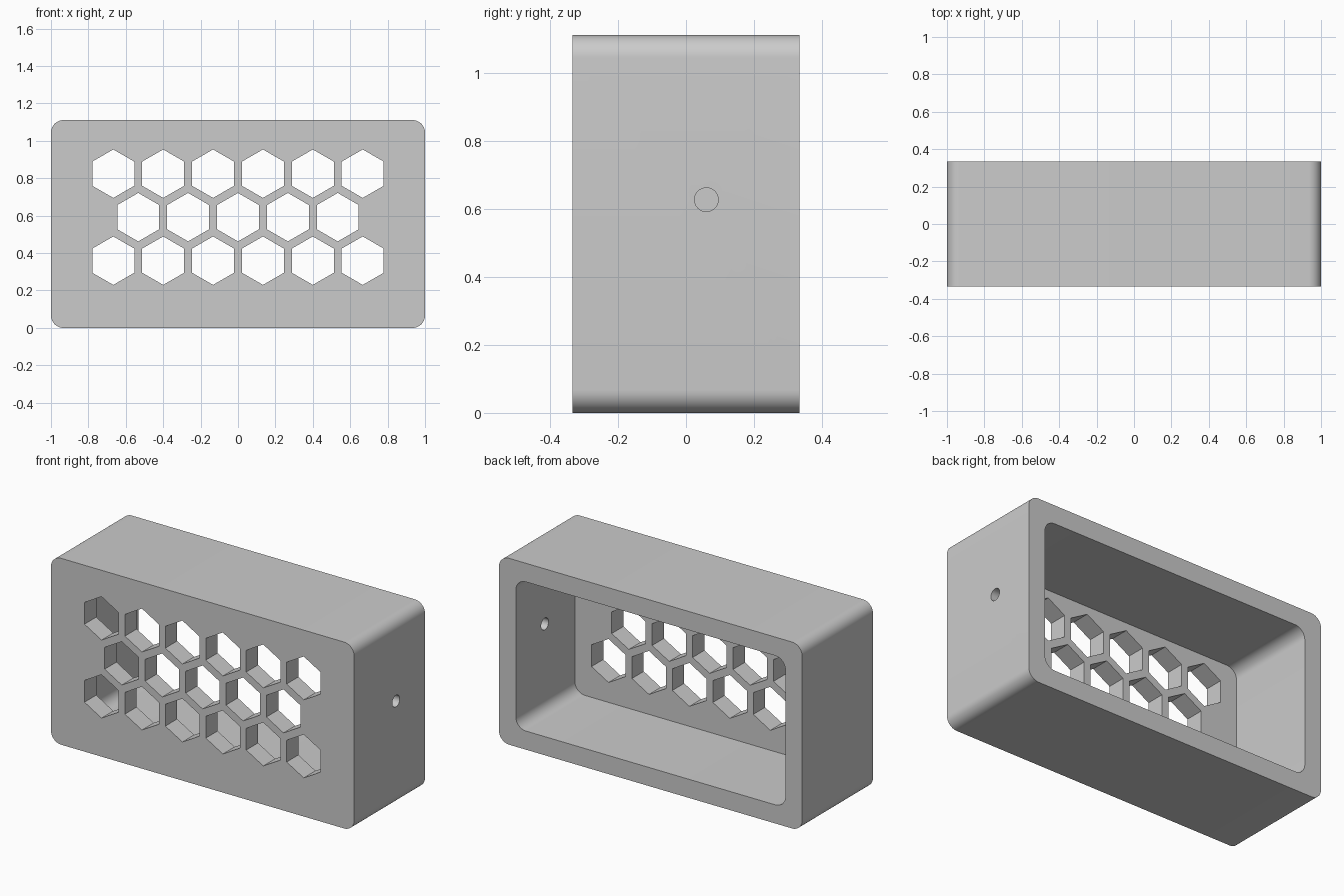
import bpy, bmesh
from math import pi, cos, sin, radians

if "Cube" in bpy.data.objects:
    bpy.data.objects.remove(bpy.data.objects["Cube"])

WIDTH, DEPTH, HEIGHT = 2.0, 0.667, 1.111
WALL, RADIUS = 0.111, 0.067
PITCH, ROW_STEP, HEX_R = 0.2667, 0.2325, 0.1295
MID_Z = HEIGHT / 2


def arc(cx, cz, r, start, sweep, steps):
    return [(cx + r * cos(start + sweep * i / steps),
             cz + r * sin(start + sweep * i / steps)) for i in range(steps + 1)]


def rounded_rect(w, h, r, steps=10):
    """Outline in x and z, centred on the middle of the box."""
    pts = []
    for i, (sx, sz) in enumerate([(1, 1), (-1, 1), (-1, -1), (1, -1)]):
        pts += arc(sx * (w / 2 - r), MID_Z + sz * (h / 2 - r), r, i * pi / 2, pi / 2, steps)
    return pts


def prisms(name, outlines, y0, y1):
    """Extrude x-z outlines from y0 to y1 as one object."""
    bm = bmesh.new()
    for pts in outlines:
        face = bm.faces.new([bm.verts.new((x, y0, z)) for x, z in pts])
        ext = bmesh.ops.extrude_face_region(bm, geom=[face])["geom"]
        verts = [v for v in ext if isinstance(v, bmesh.types.BMVert)]
        bmesh.ops.translate(bm, verts=verts, vec=(0, y1 - y0, 0))
    bmesh.ops.recalc_face_normals(bm, faces=bm.faces)
    mesh = bpy.data.meshes.new(name)
    bm.to_mesh(mesh)
    bm.free()
    obj = bpy.data.objects.new(name, mesh)
    bpy.context.collection.objects.link(obj)
    return obj


def cut(target, cutter):
    cutter.hide_render = True
    mod = target.modifiers.new(cutter.name, 'BOOLEAN')
    mod.operation, mod.solver, mod.object = 'DIFFERENCE', 'EXACT', cutter
    bpy.context.view_layer.objects.active = target
    bpy.ops.object.modifier_apply(modifier=mod.name)
    bpy.data.objects.remove(cutter)


# Rounded outer shell
case = prisms("vented_case", [rounded_rect(WIDTH, HEIGHT, RADIUS)], -DEPTH / 2, DEPTH / 2)

# Cavity open at the back
inner = rounded_rect(WIDTH - 2 * WALL, HEIGHT - 2 * WALL, RADIUS)
cut(case, prisms("cavity_cutter", [inner], -DEPTH / 2 + WALL, DEPTH))

# Honeycomb vents through the front wall
hexes = []
for row, count in zip((-1, 0, 1), (6, 5, 6)):
    for i in range(count):
        x = (i - (count - 1) / 2) * PITCH
        hexes.append(arc(x, 0.592 + row * ROW_STEP, HEX_R, pi / 2, 5 * pi / 3, 5))
cut(case, prisms("vent_cutter", hexes, -DEPTH, -DEPTH / 2 + 2 * WALL))

# Round cable hole in the left wall
bpy.ops.mesh.primitive_cylinder_add(vertices=32, radius=0.035, depth=4 * WALL,
                                    location=(WIDTH / 2, 0.06, 0.627), rotation=(0, pi / 2, 0))
hole = bpy.context.object
hole.name = "cable_hole_cutter"
cut(case, hole)

# Plain grey finish
grey = bpy.data.materials.new("grey_plastic")
grey.use_nodes = True
colour = (0.6, 0.6, 0.6, 1)
grey.diffuse_color = colour
grey.node_tree.nodes["Principled BSDF"].inputs["Base Color"].default_value = colour
case.data.materials.clear()
case.data.materials.append(grey)
for p in case.data.polygons:
    p.material_index = 0

# Smooth corners, crisp edges
bpy.ops.object.select_all(action='DESELECT')
case.select_set(True)
bpy.context.view_layer.objects.active = case
bpy.ops.object.shade_smooth_by_angle(angle=radians(30))
